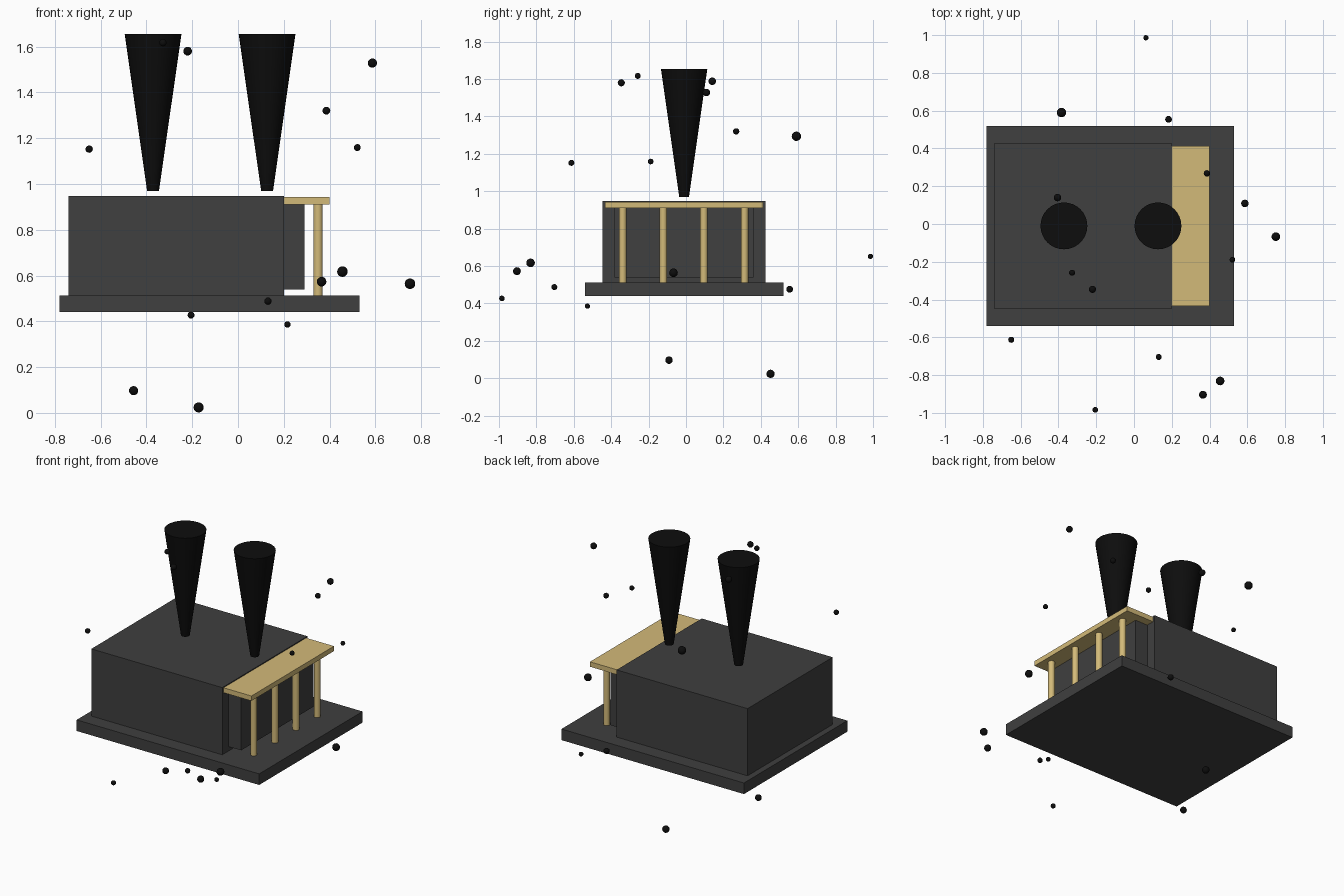
import bpy


def material(name, r, g, b):
    m = bpy.data.materials.new(name)
    m.diffuse_color = (r, g, b, 1)
    return m


dark = material("dark_stone", 0.05, 0.05, 0.05)
black = material("soot_black", 0.004, 0.004, 0.004)
gold = material("pale_gold", 0.65, 0.49, 0.19)


def finish(name, mat):
    ob = bpy.context.object
    ob.name = name
    ob.data.materials.append(mat)
    return ob


def box(name, x, y, z, mat):
    """Box from (min, max) pairs on each axis."""
    bpy.ops.mesh.primitive_cube_add(size=1, location=[sum(a) / 2 for a in (x, y, z)])
    ob = finish(name, mat)
    ob.scale = [a[1] - a[0] for a in (x, y, z)]
    bpy.ops.object.transform_apply(location=False, rotation=False, scale=True)


def frustum(name, x, y, z, r_bottom, r_top, sides, mat):
    bpy.ops.mesh.primitive_cone_add(vertices=sides, radius1=r_bottom, radius2=r_top,
                                    depth=z[1] - z[0], location=(x, y, sum(z) / 2))
    finish(name, mat)
    bpy.ops.object.shade_smooth_by_angle()


# Building: plinth, main hall and recessed entrance block
box("base_slab", (-0.78, 0.53), (-0.54, 0.52), (0.44, 0.512), dark)
box("main_hall", (-0.74, 0.20), (-0.447, 0.426), (0.512, 0.948), dark)
box("entrance_block", (0.19, 0.29), (-0.382, 0.36), (0.54, 0.91), dark)

# Porch roof and its row of columns
box("porch_roof", (0.20, 0.40), (-0.434, 0.413), (0.91, 0.942), gold)
for i in range(4):
    frustum(f"porch_column_{i + 1}", 0.35, -0.338 + 0.217 * i, (0.512, 0.91),
            0.02, 0.02, 24, gold)

# Flared smoke plumes hovering above the roof
for i, x in enumerate((-0.371, 0.127)):
    frustum(f"smoke_plume_{i + 1}", x, -0.01, (0.97, 1.655), 0.026, 0.124, 32, black)

# Floating soot specks: x, y, z, radius
specks = [
    (-0.22, -0.346, 1.58, 0.019), (-0.328, -0.258, 1.617, 0.016),
    (-0.405, 0.14, 1.588, 0.02), (0.587, 0.109, 1.528, 0.02),
    (0.386, 0.268, 1.32, 0.017), (0.521, -0.189, 1.159, 0.015),
    (-0.65, -0.613, 1.152, 0.016), (-0.384, 0.59, 1.294, 0.025),
    (0.456, -0.831, 0.617, 0.023), (0.365, -0.904, 0.573, 0.021),
    (0.131, -0.704, 0.488, 0.016), (-0.205, -0.984, 0.427, 0.015),
    (0.216, -0.527, 0.386, 0.014), (0.063, 0.986, 0.652, 0.014),
    (0.183, 0.554, 0.476, 0.018), (0.751, -0.067, 0.564, 0.023),
    (-0.456, -0.091, 0.097, 0.02), (-0.172, 0.452, 0.024, 0.022),
]
for i, (x, y, z, r) in enumerate(specks):
    bpy.ops.mesh.primitive_uv_sphere_add(segments=16, ring_count=10, radius=r,
                                         location=(x, y, z))
    finish(f"soot_speck_{i + 1}", black)
    bpy.ops.object.shade_smooth()
